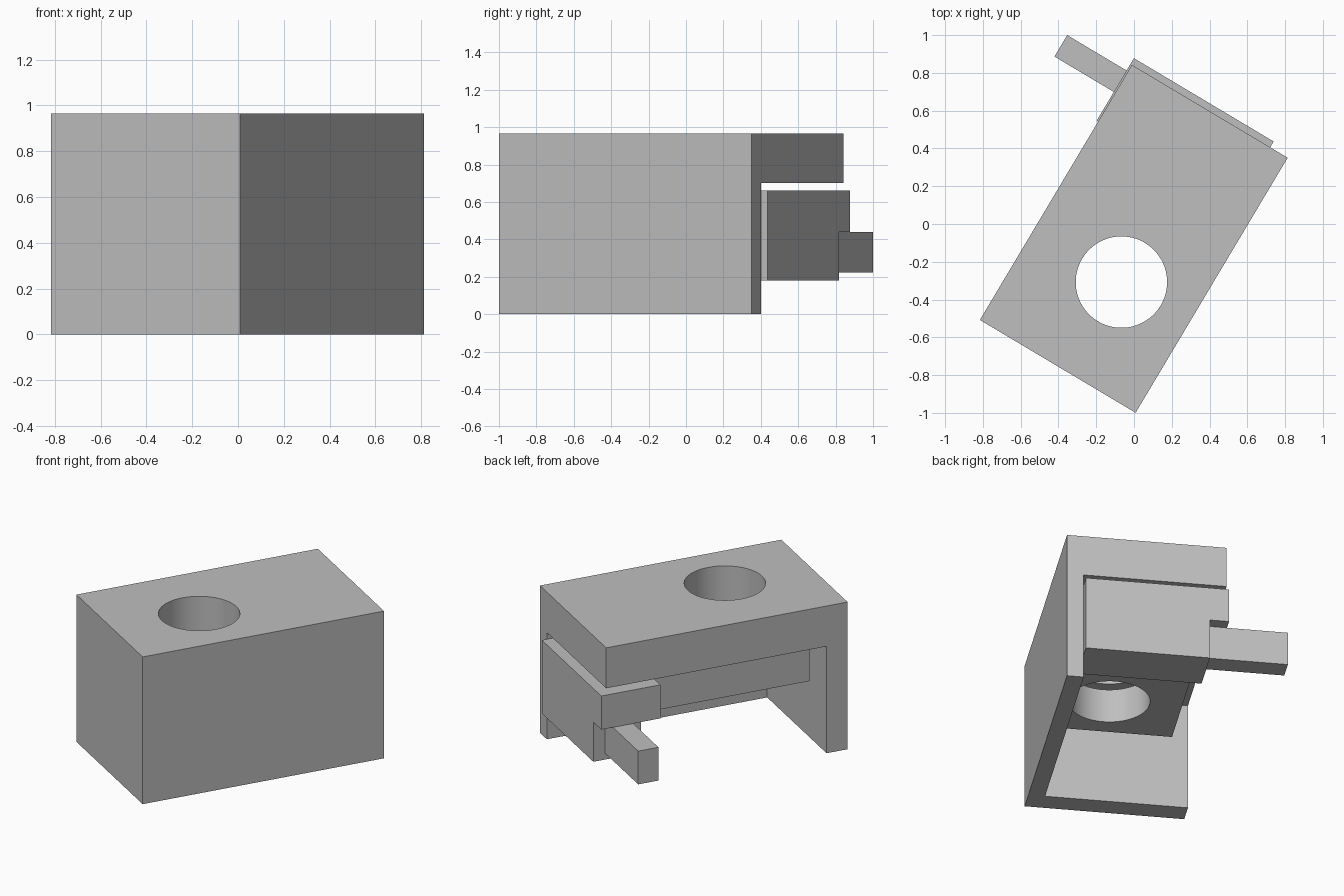
import bpy
import math
from mathutils import Matrix, Vector

cube = bpy.data.objects.get("Cube")
if cube:
    bpy.data.objects.remove(cube, do_unlink=True)

WIDTH, LENGTH, HEIGHT = 0.96, 1.572, 0.965

# Placement: local x runs across the housing, local y along it
PLACE = Matrix.Translation((-0.816, -0.508, 0)) @ Matrix.Rotation(math.radians(-30.8), 4, "Z")

grey = bpy.data.materials.new("plain grey")
grey.use_nodes = True
colour = (0.52, 0.52, 0.52, 1)
grey.diffuse_color = colour
grey.node_tree.nodes["Principled BSDF"].inputs["Base Color"].default_value = colour


def box(name, low, high):
    """Box between two opposite corners in the local frame."""
    low, high = Vector(low), Vector(high)
    bpy.ops.mesh.primitive_cube_add(size=1)
    ob = bpy.context.object
    ob.name = name
    ob.data.transform(Matrix.Translation((low + high) / 2) @ Matrix.Diagonal((*(high - low), 1)))
    ob.data.materials.append(grey)
    return ob


def bore():
    """Cylinder for the vertical hole through both parts."""
    bpy.ops.mesh.primitive_cylinder_add(vertices=64, radius=0.242, depth=3)
    ob = bpy.context.object
    ob.data.transform(Matrix.Translation((0.541, 0.556, 0.5)))
    ob.data.materials.append(grey)
    return ob


def combine(base, tool, operation):
    """Apply a boolean and discard the tool object."""
    mod = base.modifiers.new(operation, "BOOLEAN")
    mod.operation, mod.solver, mod.object = operation, "EXACT", tool
    bpy.context.view_layer.objects.active = base
    bpy.ops.object.modifier_apply(modifier=mod.name)
    bpy.data.objects.remove(tool, do_unlink=True)


def finish(ob):
    ob.data.transform(PLACE)
    bpy.ops.object.select_all(action="DESELECT")
    ob.select_set(True)
    bpy.context.view_layer.objects.active = ob
    bpy.ops.object.shade_smooth_by_angle(angle=math.radians(30))


# Housing: roof, one long wall and one end wall around an open cavity
housing = box("housing", (0, 0, 0), (WIDTH, LENGTH, HEIGHT))
combine(housing, box("cavity", (-1, 0.137, -1), (WIDTH - 0.1, 3, 0.7)), "DIFFERENCE")
combine(housing, bore(), "DIFFERENCE")
finish(housing)

# Slider: bored plate with a deep head, a side flange and a prong
slider = box("slider", (0.106, 0.2, 0.44), (0.852, 1.608, 0.66))
combine(slider, box("head", (0.106, 1.298, 0.18), (0.852, 1.608, 0.66)), "UNION")
combine(slider, box("flange", (-0.009, 1.223, 0.44), (0.852, 1.608, 0.66)), "UNION")
combine(slider, box("prong", (-0.375, 1.4, 0.222), (0.3, 1.532, 0.44)), "UNION")
combine(slider, bore(), "DIFFERENCE")
finish(slider)
